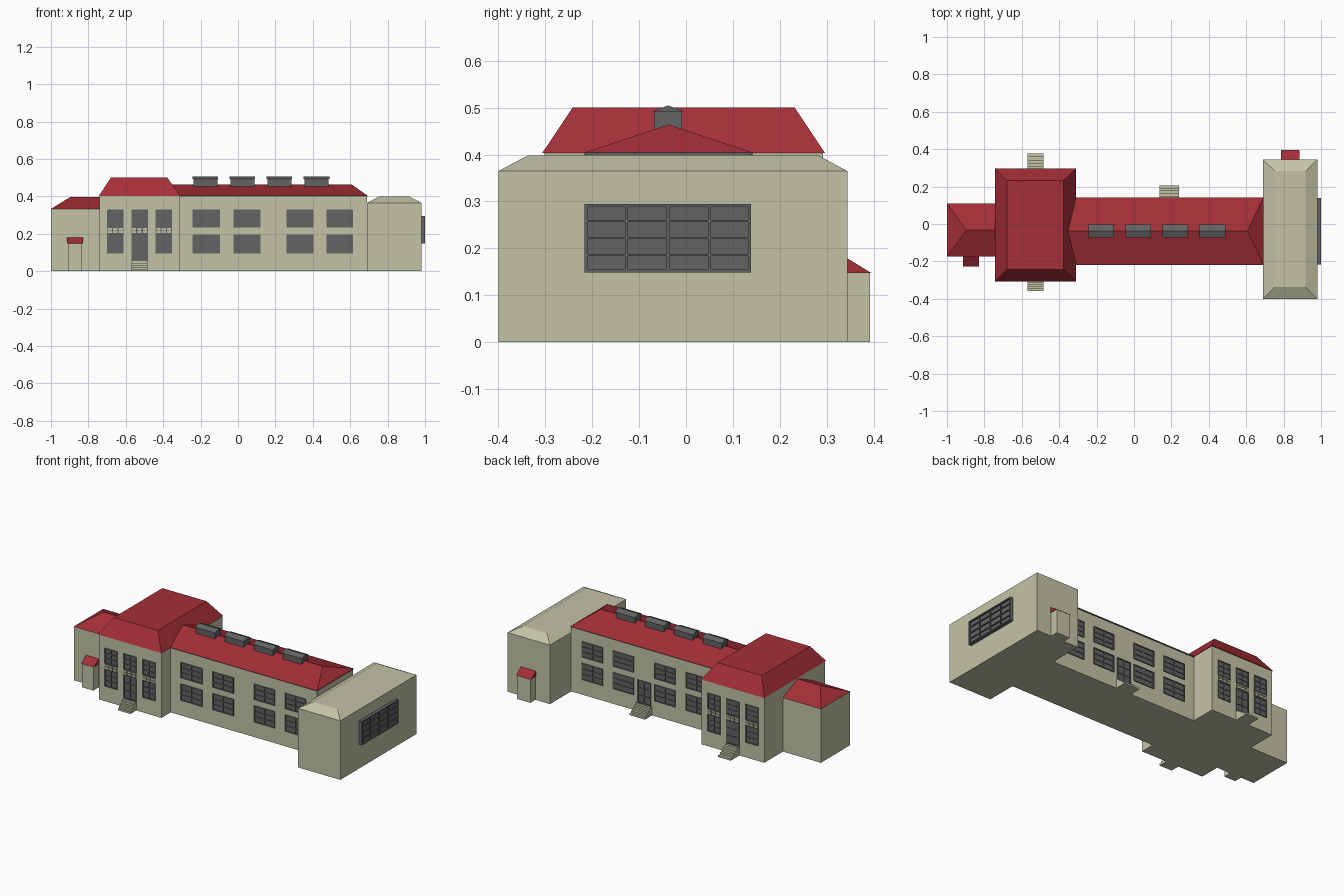
import bpy, bmesh

if "Cube" in bpy.data.objects:
    bpy.data.objects.remove(bpy.data.objects["Cube"])


def material(name, rgb):
    m = bpy.data.materials.new(name)
    m.diffuse_color = (*rgb, 1)
    m.use_nodes = True
    m.node_tree.nodes["Principled BSDF"].inputs["Base Color"].default_value = m.diffuse_color
    return m


CREAM = material("cream_wall", (0.55, 0.55, 0.39))
RED = material("red_roof", (0.376, 0.028, 0.038))
GRAY = material("dark_gray", (0.125, 0.125, 0.125))


def hexa(bm, low, high, z0, z1):
    """Solid between two rectangles (x0, x1, y0, y1) at heights z0 and z1."""
    vs = []
    for (x0, x1, y0, y1), z in ((low, z0), (high, z1)):
        vs += [bm.verts.new(p) for p in ((x0, y0, z), (x1, y0, z), (x1, y1, z), (x0, y1, z))]
    for f in ((3, 2, 1, 0), (4, 5, 6, 7), (0, 1, 5, 4), (1, 2, 6, 5), (2, 3, 7, 6), (3, 0, 4, 7)):
        bm.faces.new([vs[i] for i in f])


def box(bm, x0, x1, y0, y1, z0, z1):
    hexa(bm, (x0, x1, y0, y1), (x0, x1, y0, y1), z0, z1)


def finish(name, bm, mat):
    bmesh.ops.remove_doubles(bm, verts=bm.verts, dist=1e-5)
    bmesh.ops.dissolve_degenerate(bm, edges=bm.edges, dist=1e-5)
    bmesh.ops.recalc_face_normals(bm, faces=bm.faces)
    me = bpy.data.meshes.new(name)
    bm.to_mesh(me)
    bm.free()
    me.materials.append(mat)
    ob = bpy.data.objects.new(name, me)
    bpy.context.collection.objects.link(ob)
    return ob


def solid(name, mat, *shapes):
    bm = bmesh.new()
    for s in shapes:
        (box if len(s) == 6 else hexa)(bm, *s)
    return finish(name, bm, mat)


# Walls
solid("left_wing_walls", CREAM, (-1, -0.74, -0.175, 0.11, 0, 0.333))
solid("tower_walls", CREAM, (-0.74, -0.312, -0.302, 0.292, 0, 0.403))
solid("main_walls", CREAM, (-0.312, 0.69, -0.212, 0.137, 0, 0.4))
solid("right_wing_walls", CREAM, (0.69, 0.98, -0.4, 0.344, 0, 0.365))

# Roofs
solid("left_wing_roof", RED,
      ((-1, -0.73, -0.175, 0.11), (-0.897, -0.73, -0.033, -0.033), 0.333, 0.396))
solid("tower_roof", RED,
      ((-0.743, -0.309, -0.307, 0.297), (-0.68, -0.378, -0.242, 0.232), 0.403, 0.5))
solid("main_roof", RED,
      ((-0.37, 0.692, -0.218, 0.143), (-0.37, 0.607, -0.037, -0.037), 0.404, 0.464))
solid("main_eave", GRAY, (-0.312, 0.692, -0.217, 0.142, 0.399, 0.404))
solid("right_wing_roof", CREAM,
      ((0.69, 0.98, -0.4, 0.344), (0.752, 0.918, -0.338, 0.283), 0.365, 0.398))

# Ridge skylights with small gabled caps
bm = bmesh.new()
for i in range(4):
    x = -0.243 + 0.198 * i
    box(bm, x + 0.004, x + 0.133, -0.068, -0.008, 0.44, 0.492)
    hexa(bm, (x, x + 0.137, -0.072, -0.004), (x, x + 0.137, -0.038, -0.038), 0.492, 0.505)
finish("ridge_skylights", bm, GRAY)


def facade_window(bm, x0, x1, z0, z1, wall, side, cols, rows, out=0.006, bar=0.006):
    """Pane plate with raised frame and glazing bars on a front (-1) or back (+1) wall."""
    def plate(a, b, c, d, t):
        box(bm, a, b, *sorted((wall - side * 0.004, wall + side * t)), c, d)
    plate(x0, x1, z0, z1, 0.002)
    for i in range(cols + 1):
        x = x0 + (x1 - x0 - bar) * i / cols
        plate(x, x + bar, z0, z1, out)
    for i in range(rows + 1):
        z = z0 + (z1 - z0 - bar) * i / rows
        plate(x0, x1, z, z + bar, out)


MAIN_X = ((-0.243, -0.095), (-0.025, 0.12), (0.26, 0.403), (0.472, 0.615))
TOWER_X = ((-0.7, -0.612), (-0.57, -0.482), (-0.44, -0.353))

for label, side, main_y, tower_y in (("front", -1, -0.212, -0.302), ("back", 1, 0.137, 0.292)):
    # Main block windows
    bm = bmesh.new()
    for a, b in MAIN_X:
        facade_window(bm, a, b, 0.232, 0.33, main_y, side, 2, 3)
        facade_window(bm, a, b, 0.093, 0.196, main_y, side, 2, 3)
    finish(label + "_main_windows", bm, GRAY)

    # Tower windows, middle door and spandrel strips between floors
    bm = bmesh.new()
    trim = bmesh.new()
    for i, (a, b) in enumerate(TOWER_X):
        facade_window(bm, a, b, 0.234, 0.33, tower_y, side, 2, 3)
        facade_window(bm, a, b, 0.055 if i == 1 else 0.093, 0.2, tower_y, side, 2, 3)
        y = sorted((tower_y - side * 0.004, tower_y + side * 0.002))
        box(bm, a, b, *y, 0.2, 0.234)
        y = sorted((tower_y - side * 0.004, tower_y + side * 0.006))
        w = (b - a) / 3
        for k in range(3):
            box(trim, a + w * k + 0.003, a + w * k + w - 0.004, *y, 0.204, 0.216)
            box(trim, a + w * k + 0.003, a + w * k + w - 0.004, *y, 0.221, 0.23)
    finish(label + "_tower_windows", bm, GRAY)
    finish(label + "_tower_trim", trim, CREAM)

# Back door of the main block
bm = bmesh.new()
facade_window(bm, 0.143, 0.235, 0.055, 0.196, 0.137, 1, 2, 3)
finish("back_door", bm, GRAY)


# Entrance steps
def steps(name, x0, x1, wall, depth, side, n=5, height=0.055):
    bm = bmesh.new()
    for i in range(n):
        y = sorted((wall - side * 0.01, wall + side * depth * (n - i) / n))
        box(bm, x0, x1, *y, height * i / n, height * (i + 1) / n)
    finish(name, bm, CREAM)


steps("front_tower_steps", -0.57, -0.484, -0.302, 0.057, -1)
steps("back_tower_steps", -0.57, -0.484, 0.292, 0.085, 1)
steps("back_main_steps", 0.136, 0.241, 0.137, 0.07, 1)


# Small porches with lean-to roofs
def porch(name, x0, x1, wall, depth, side):
    def span(d):
        return sorted((wall, wall + side * d))
    solid(name + "_walls", CREAM, (x0 + 0.005, x1 - 0.005, *span(depth - 0.003), 0, 0.149))
    solid(name + "_roof", RED,
          ((x0, x1, *span(depth)), (x0, x1, wall, wall), 0.147, 0.179))


porch("left_porch", -0.915, -0.828, -0.175, 0.052, -1)
porch("back_porch", 0.785, 0.886, 0.344, 0.052, 1)

# Large gridded window on the right end
bm = bmesh.new()
Y0, Y1, Z0, Z1 = -0.216, 0.139, 0.149, 0.295
box(bm, 0.975, 0.99, Y0, Y1, Z0, Z1)
for y in (Y0, Y1 - 0.007):
    box(bm, 0.975, 1.0, y, y + 0.007, Z0, Z1)
for z in (Z0, Z1 - 0.007):
    box(bm, 0.975, 1.0, Y0, Y1, z, z + 0.007)
for i in range(1, 4):
    y = Y0 + (Y1 - Y0) * i / 4
    z = Z0 + (Z1 - Z0) * i / 4
    box(bm, 0.975, 0.997, y - 0.003, y + 0.003, Z0, Z1)
    box(bm, 0.975, 0.997, Y0, Y1, z - 0.002, z + 0.002)
finish("right_end_window", bm, GRAY)
